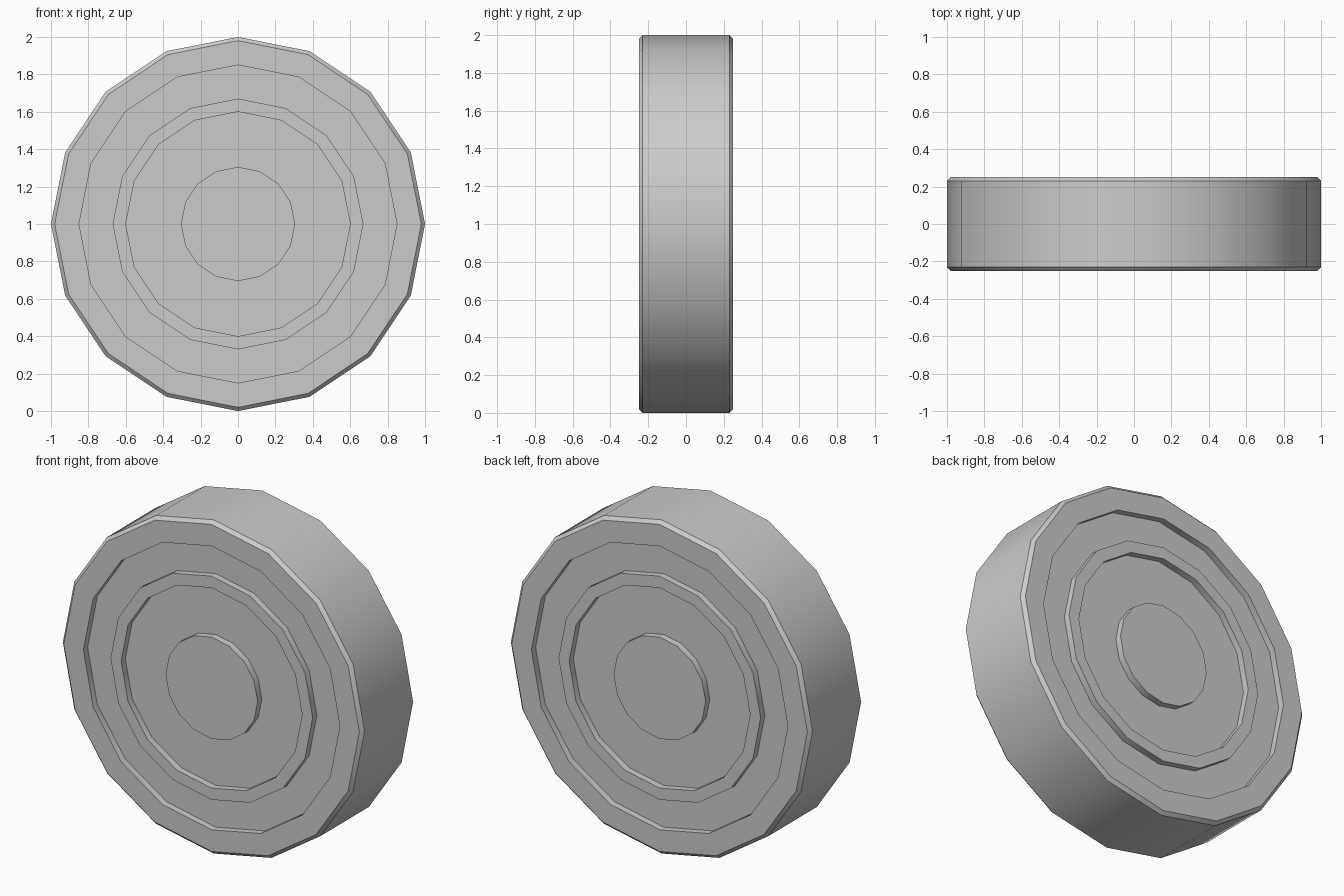
import bpy, bmesh
from math import cos, sin, tau, radians

if "Cube" in bpy.data.objects:
    bpy.data.objects.remove(bpy.data.objects["Cube"])

SIDES = 16
FACE = 0.25      # half width of the wheel
FLOOR = 0.21     # half width inside the grooves

# Half profile (radius, y) from the hub out to the tread, mirrored for the back
half = [(0.305, FACE), (0.305, FLOOR), (0.60, FLOOR), (0.60, FACE),
        (0.67, FACE), (0.67, FLOOR), (0.85, FLOOR), (0.85, FACE),
        (0.98, FACE), (1.0, FACE - 0.02)]
profile = [(r, -y) for r, y in half] + half[::-1]

# Wheel: profile turned around the y axis
bm = bmesh.new()
rings = [[bm.verts.new((r * cos(tau * i / SIDES), y, 1 + r * sin(tau * i / SIDES)))
          for i in range(SIDES)] for r, y in profile]
for a, b in zip(rings, rings[1:]):
    for i in range(SIDES):
        j = (i + 1) % SIDES
        bm.faces.new((a[i], a[j], b[j], b[i]))

# Hub caps
bm.faces.new(rings[0])
bm.faces.new(rings[-1])
bmesh.ops.recalc_face_normals(bm, faces=bm.faces)

mesh = bpy.data.meshes.new("wheel")
bm.to_mesh(mesh)
bm.free()
wheel = bpy.data.objects.new("wheel", mesh)
bpy.context.collection.objects.link(wheel)

# Smooth tread and groove walls, sharp rims
bpy.context.view_layer.objects.active = wheel
wheel.select_set(True)
bpy.ops.object.shade_smooth_by_angle(angle=radians(30))
